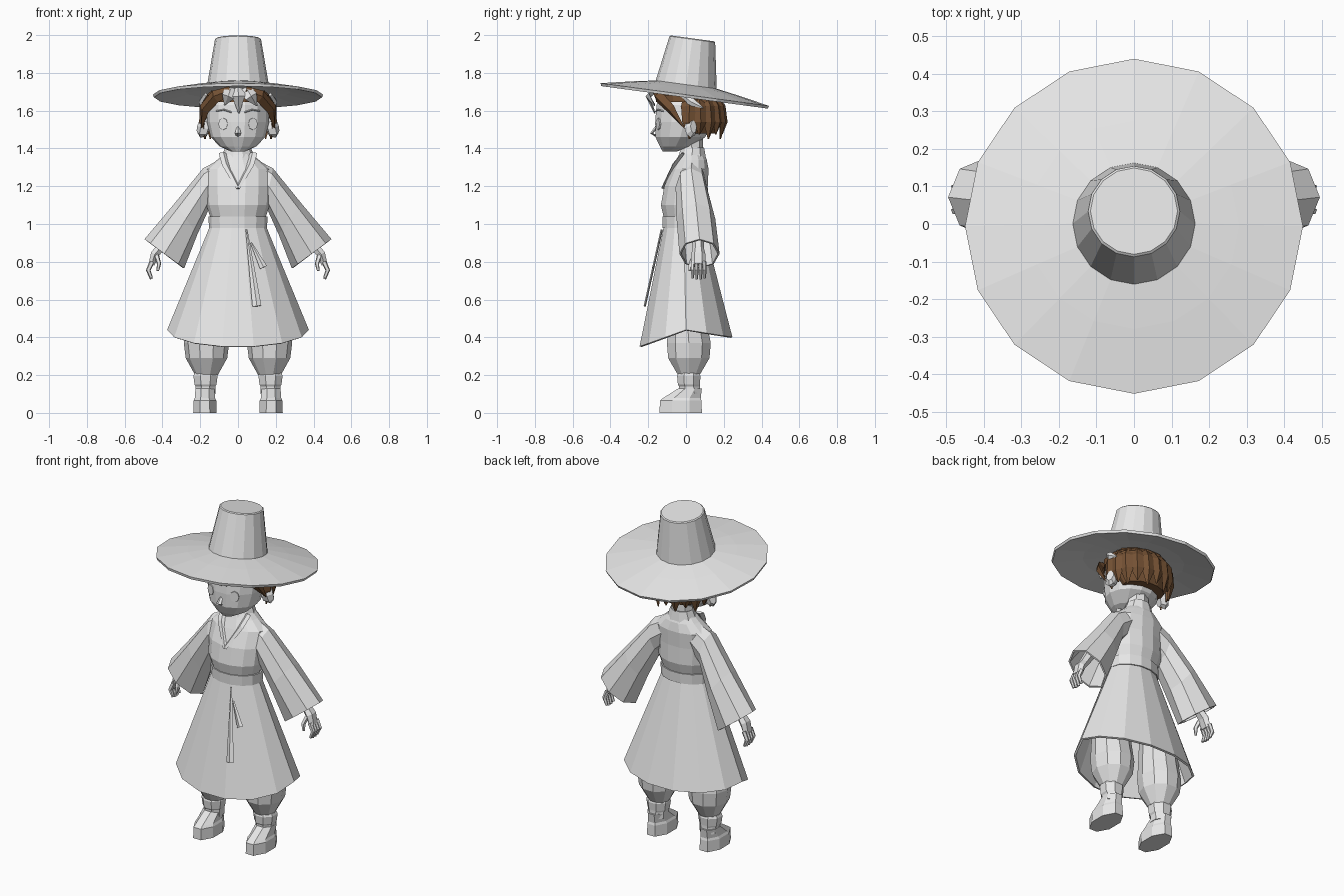
import bpy, bmesh, math
from mathutils import Vector, Matrix

cube = bpy.data.objects.get("Cube")
if cube:
    bpy.data.objects.remove(cube, do_unlink=True)


def material(name, rgb):
    m = bpy.data.materials.new(name)
    m.use_nodes = True
    m.diffuse_color = (*rgb, 1)
    m.node_tree.nodes["Principled BSDF"].inputs["Base Color"].default_value = (*rgb, 1)
    return m


GREY = material("pale_grey", (0.8, 0.8, 0.8))
BROWN = material("hair_brown", (0.18, 0.085, 0.035))


def loft(name, rings, mat=GREY, caps=(True, True), pair=False, thick=0):
    """Skin a list of point rings; pair=True also makes the mirrored copy."""
    for side, label in ((1, "left_"), (-1, "right_")) if pair else ((1, ""),):
        bm = bmesh.new()
        vs = [[bm.verts.new((p[0] * side, p[1], p[2])) for p in r] for r in rings]
        n = len(vs[0])
        for a, b in zip(vs, vs[1:]):
            for i in range(n):
                j = (i + 1) % n
                bm.faces.new((a[i], a[j], b[j], b[i]))
        if caps[0]:
            bm.faces.new(vs[0])
        if caps[1]:
            bm.faces.new(vs[-1])
        bmesh.ops.recalc_face_normals(bm, faces=bm.faces)
        me = bpy.data.meshes.new(label + name)
        bm.to_mesh(me)
        bm.free()
        me.materials.append(mat)
        ob = bpy.data.objects.new(label + name, me)
        bpy.context.collection.objects.link(ob)
        if thick:
            mod = ob.modifiers.new("thickness", "SOLIDIFY")
            mod.thickness = thick


def ring(z, rx, ry, x=0, y=0, n=14, phase=0.0):
    k = 1 / math.cos(math.pi / n) if phase else 1
    pts = []
    for i in range(n):
        a = (i + phase) * math.tau / n
        pts.append(Vector((x + rx * k * math.cos(a), y + ry * k * math.sin(a), z)))
    return pts


def stack(name, rows, n=14, x=0, phase=0.0, **kw):
    """Rows of (z, half width, half depth, y centre)."""
    loft(name, [ring(z, rx, ry, x, y, n, phase) for z, rx, ry, y in rows], **kw)


def tube(name, pts, sizes, n=6, side=(0, 1, 0), **kw):
    """Tapered limb along a path; sizes are (along side, across side)."""
    pts = [Vector(p) for p in pts]
    rings = []
    for i, p in enumerate(pts):
        d = (pts[min(i + 1, len(pts) - 1)] - pts[max(i - 1, 0)]).normalized()
        v = Vector(side)
        v = (v - d * v.dot(d)).normalized()
        u = d.cross(v)
        a, b = sizes[i]
        rings.append([p + v * a * math.cos(t * math.tau / n) + u * b * math.sin(t * math.tau / n)
                      for t in range(n)])
    loft(name, rings, **kw)


# Hat: brim and tapered crown, tilted back
tilt = Matrix.Translation((0, 0, 1.73)) @ Matrix.Rotation(math.radians(-7.7), 4, "X")
hat = [(-.02, .1), (-.02, .16), (-.032, .28), (-.06, .445), (-.045, .45), (-.012, .28), (.008, .163),
       (.25, .122), (.255, .116)]
loft("hat", [[tilt @ p for p in ring(z, r, r, n=16)] for z, r in hat])

# Head, neck, nose, ears, eyes and brows
stack("head", [(1.385, .04, .04, -.085), (1.41, .095, .085, -.055), (1.46, .145, .135, -.03),
               (1.54, .165, .157, -.01), (1.63, .165, .16, 0), (1.69, .14, .14, 0)])
stack("neck", [(1.32, .07, .06, .03), (1.46, .06, .06, .03)], n=8)
tube("nose", [(0, -.155, 1.515), (0, -.182, 1.48), (0, -.16, 1.468)],
     [(.008, .008), (.016, .008), (.012, .006)], n=4, side=(1, 0, 0))
tube("ear", [(.155, .02, 1.5), (.185, .025, 1.51), (.205, .04, 1.515)],
     [(.025, .04), (.035, .055), (.02, .035)], n=8, pair=True)
tube("eye", [(.075, -.135, 1.53), (.08, -.149, 1.53)], [(.026, .032)] * 2, n=8, side=(1, .4, 0), pair=True)
tube("brow", [(.035, -.165, 1.592), (.075, -.15, 1.605), (.115, -.12, 1.598)],
     [(.004, .004)] * 3, n=4, pair=True)

# Hair: cap at the back, crown band, then a fan of pointed locks
stack("hair_back", [(1.48, .13, .09, .075), (1.53, .165, .115, .065), (1.6, .178, .13, .06),
                    (1.66, .175, .13, .05), (1.7, .13, .11, .02)], mat=BROWN)
stack("hair_crown", [(1.645, .172, .168, .005), (1.68, .172, .17, .005), (1.705, .14, .14, 0)], mat=BROWN)
for i in range(11):
    a = math.radians(-4 + 18.8 * i)
    c, s = math.cos(a), math.sin(a)
    low = 1.45 + (.025 if i % 2 else 0)
    tube(f"hair_lock_{i + 1}",
         [(.13 * c, .03 + .11 * s, 1.7), (.185 * c, .03 + .16 * s, 1.62),
          (.188 * c, .03 + .172 * s, 1.54), (.175 * c, .03 + .16 * s, low)],
         [(.035, .012), (.045, .02), (.038, .018), (.004, .004)],
         n=4, side=(-s, c, 0), mat=BROWN)
tube("hair_wing", [(.04, -.16, 1.705), (.12, -.145, 1.675), (.178, -.08, 1.61), (.192, -.01, 1.51)],
     [(.02, .025), (.022, .035), (.018, .032), (.004, .004)], n=4, side=(.5, -.8, 0), mat=BROWN, pair=True)
tube("side_streak", [(.17, -.02, 1.685), (.2, .03, 1.645), (.2, .09, 1.615)],
     [(.012, .012), (.022, .008), (.003, .003)], n=4, side=(0, .4, .9), pair=True)

# Pale fringe hanging over the forehead
for i, (x0, x1, z1) in enumerate([(-.035, -.07, 1.63), (0, .005, 1.585), (.04, .1, 1.625)]):
    tube(f"fringe_{i + 1}", [(x0, -.15, 1.715), ((x0 + x1) / 2, -.2, 1.675), (x1, -.165, z1)],
         [(.035, .012), (.034, .014), (.003, .003)], n=4, side=(1, 0, 0))

# Jacket body, collar and sash
stack("jacket", [(1.03, .14, .105, -.01), (1.04, .148, .112, -.01), (1.1, .168, .128, -.008),
                 (1.2, .175, .118, 0), (1.29, .172, .1, .022), (1.34, .11, .082, .03),
                 (1.37, .078, .068, .03)])
stack("neck_collar", [(1.335, .095, .082, .03), (1.405, .068, .064, .035)], n=10,
      caps=(False, False), thick=.012)
tube("collar_strip", [(.08, -.015, 1.375), (.065, -.062, 1.315), (0, -.123, 1.19)],
     [(.024, .008), (.022, .01), (.012, .008)], n=4, side=(1, 0, .5), pair=True)
stack("sash", [(.98, .154, .116, -.01), (1.04, .156, .118, -.01)])

# Flared coat skirt, the hem dips at front and back
waist = ring(.99, .148, .108, y=-.012)
hem = ring(.44, .375, .252)
for p in hem:
    p.z -= -.36 * p.y if p.y < 0 else .16 * p.y
loft("coat_skirt", [waist, hem], caps=(False, False), thick=.012)

# Ribbon tails of the sash
for name, x0, z0, x1, z1, w in (("long_ribbon", .045, .97, .1, .565, .024),
                                ("short_ribbon", .07, .9, .135, .77, .02)):
    def front(z):
        return -.12 - (.99 - z) * .222
    tube(name, [(x0, front(z0) - .004, z0), (x1, front(z1) - .004, z1)],
         [(.005, .006), (w, .006)], n=4, side=(1, 0, 0))


# Wide sleeves: each ring spans an upper and a lower edge point
def sleeve_ring(top, low, y0, y1, n=8):
    a, b = Vector((top[0], 0, top[1])), Vector((low[0], 0, low[1]))
    c, u = (a + b) / 2, (a - b) / 2
    c.y = (y0 + y1) / 2
    v = Vector((0, (y1 - y0) / 2, 0))
    return [c + u * math.cos(i * math.tau / n) + v * math.sin(i * math.tau / n) for i in range(n)]


loft("sleeve", [sleeve_ring((.09, 1.345), (.1, 1.15), -.03, .1),
                sleeve_ring((.185, 1.295), (.145, 1.1), -.055, .11),
                sleeve_ring((.335, 1.11), (.215, .945), -.05, .155),
                sleeve_ring((.495, .92), (.285, .765), -.035, .178)],
     caps=(True, False), pair=True, thick=.01)

# Hands
tube("forearm_and_palm", [(.33, .06, 1.0), (.415, .065, .87), (.44, .065, .84), (.458, .065, .785)],
     [(.035, .035), (.03, .026), (.038, .026), (.038, .018)], pair=True)
for i in range(4):
    y = .035 + .021 * i
    tip = .705 + .006 * abs(i - 1.5)
    tube(f"finger_{i + 1}", [(.455, y, .8), (.475, y, .755), (.458, y, tip)],
         [(.011, .014), (.011, .013), (.007, .008)], n=5, pair=True)
tube("thumb", [(.432, .045, .835), (.418, .025, .79), (.425, .018, .752)],
     [(.014, .014), (.013, .012), (.007, .007)], n=5, pair=True)

# Baggy trousers, ankle wraps and boots
stack("trouser_leg", [(.62, .1, .1, 0), (.45, .115, .11, .01), (.37, .12, .122, .015),
                      (.29, .11, .115, .015), (.2, .06, .06, .015)], n=10, x=.167, pair=True)
stack("ankle_wrap", [(.21, .058, .056, .015), (.195, .064, .062, .015), (.15, .058, .058, .015),
                     (.14, .052, .055, .018), (.1, .052, .055, .02)], n=8, x=.172, phase=.5, pair=True)
stack("boot", [(0, .062, .112, -.028), (.065, .06, .11, -.028), (.078, .054, .1, -.022),
               (.13, .05, .062, .022)], n=8, x=.175, phase=.5, pair=True)
